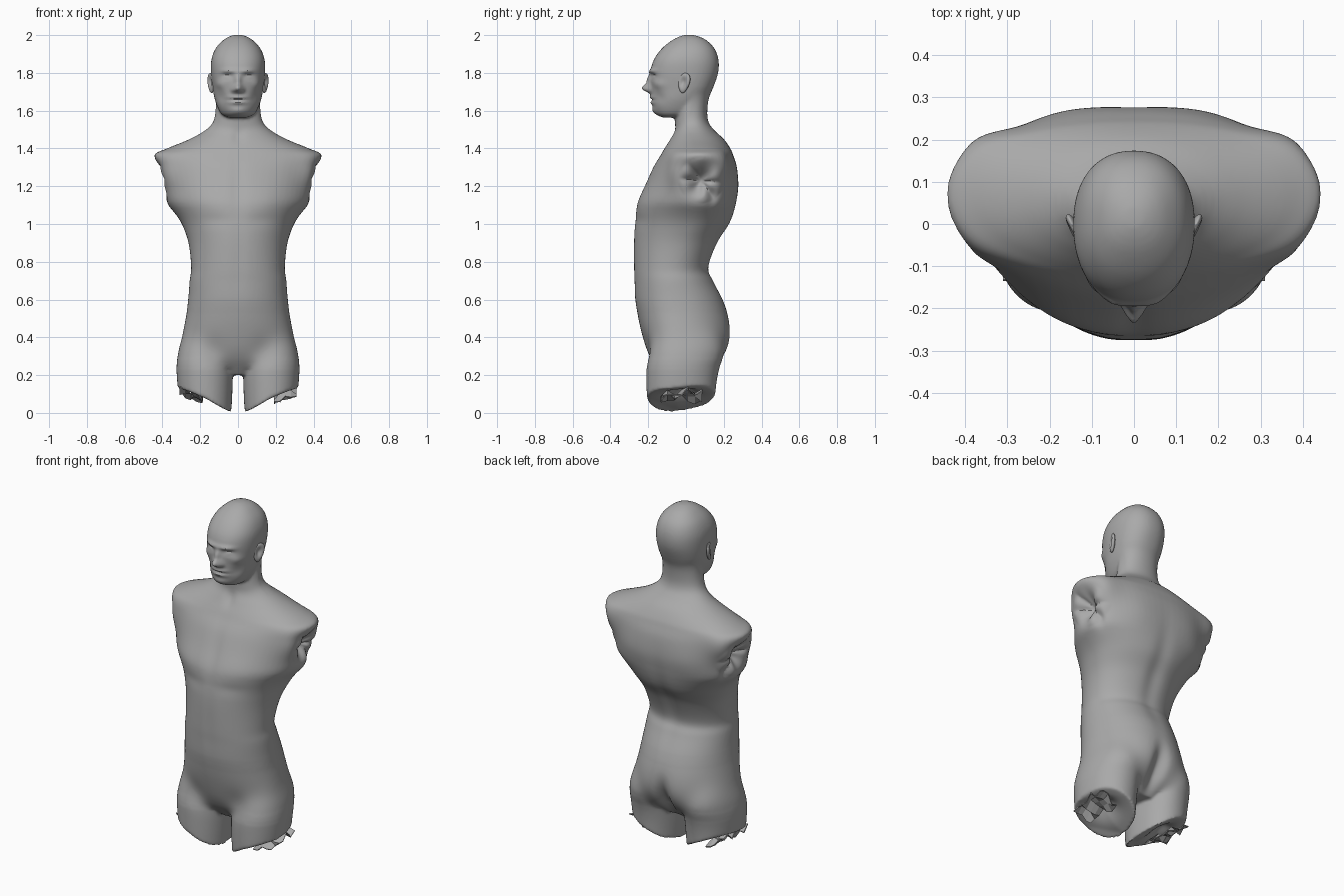
import bpy, bmesh, math, random
from mathutils import Vector, Matrix

random.seed(4)
cube = bpy.data.objects.get("Cube")
if cube:
    bpy.data.objects.remove(cube)

clay = bpy.data.materials.new("grey_clay")
clay.use_nodes = True
GREY = (0.4, 0.4, 0.4, 1)
clay.diffuse_color = GREY
clay.node_tree.nodes["Principled BSDF"].inputs["Base Color"].default_value = GREY


def add_object(name, mesh):
    obj = bpy.data.objects.new(name, mesh)
    bpy.context.collection.objects.link(obj)
    mesh.materials.clear()
    mesh.materials.append(clay)
    return obj


def spline(a, b, c, d, t):
    """Smooth interpolation between b and c."""
    return b + 0.5 * t * (c - a + t * (2 * a - 5 * b + 4 * c - d + t * (3 * (b - c) + d - a)))


def loft(bm, rows, power=2.0, cx=0.0, steps=6, sides=64):
    """Stack rounded sections; each row is height, half width, front, back, widest y."""
    padded = [rows[0]] + rows + [rows[-1]]
    sections = []
    for i in range(len(rows) - 1):
        for s in range(steps):
            sections.append([spline(*v, s / steps) for v in zip(*padded[i:i + 4])])
    sections.append(rows[-1])
    rings = []
    for z, w, front, back, mid in sections:
        ring = []
        for k in range(sides):
            a = math.tau * k / sides
            c, s = math.cos(a), math.sin(a)
            px = math.copysign(abs(c) ** (2 / power), c)
            py = math.copysign(abs(s) ** (2 / power), s)
            depth = back - mid if s > 0 else mid - front
            ring.append(bm.verts.new((cx + w * px, mid + depth * py, z)))
        rings.append(ring)
    for low, high in zip(rings, rings[1:]):
        for k in range(sides):
            n = (k + 1) % sides
            bm.faces.new((low[k], low[n], high[n], high[k]))
    bm.faces.new(rings[0][::-1])
    bm.faces.new(rings[-1])
    return [v for ring in rings for v in ring]


def sculpt(mesh, strokes):
    """Push vertices with soft brushes, mirrored when off the centre line."""
    brushes = []
    for centre, radius, move in strokes:
        for side in ((1, -1) if centre[0] else (1,)):
            flip = Vector((side, 1, 1))
            brushes.append((Vector(centre) * flip, radius, Vector(move) * flip))
    for v in mesh.vertices:
        p, total = v.co.copy(), Vector()
        for c, r, move in brushes:
            dz = (p.z - c.z) / r[2]
            if abs(dz) < 2.5:
                d = dz * dz + ((p.x - c.x) / r[0]) ** 2 + ((p.y - c.y) / r[1]) ** 2
                if d < 6:
                    total += move * math.exp(-d)
        v.co = p + total


TORSO = [
    (.2, .14, -.12, .1, 0), (.3, .3, -.195, .2, -.04), (.4, .298, -.23, .235, -.04),
    (.5, .28, -.255, .232, -.05), (.6, .264, -.27, .197, -.06), (.7, .256, -.275, .148, -.07),
    (.77, .248, -.278, .124, -.07), (.9, .262, -.278, .172, -.03), (1, .298, -.273, .235, .02),
    (1.06, .338, -.268, .257, .05), (1.11, .378, -.258, .267, .07), (1.2, .395, -.22, .278, .07),
    (1.3, .42, -.175, .27, .07), (1.365, .445, -.135, .25, .07), (1.4, .375, -.115, .235, .07),
    (1.45, .255, -.085, .2, .06), (1.5, .17, -.06, .147, .05), (1.56, .126, -.058, .113, .03),
    (1.7, .115, -.05, .125, .03)]
THIGH = [
    (0, .142, -.207, .155, -.04), (.1, .147, -.209, .163, -.04), (.2, .149, -.209, .178, -.04),
    (.3, .145, -.2, .205, -.04), (.4, .12, -.17, .18, -.03), (.5, .07, -.1, .12, 0)]
HEAD = [
    (1.563, .05, -.12, 0, -.07), (1.585, .09, -.16, .05, -.05), (1.65, .12, -.18, .11, -.03),
    (1.72, .134, -.185, .143, 0), (1.8, .143, -.189, .17, 0), (1.87, .141, -.17, .172, 0),
    (1.93, .118, -.127, .15, .01), (1.975, .076, -.07, .105, .015), (1.997, .035, -.022, .055, .015),
    (2.002, .005, .01, .02, .015)]

# Body: torso, thighs and head fused into one skin
bm = bmesh.new()
loft(bm, TORSO, 2.08)
for side in (-1, 1):
    for v in loft(bm, THIGH, 2.1, side * .177):
        lift = max(0, 1 - v.co.z / .35)
        v.co.z += (.5 * max(0, abs(v.co.x) - .07) + .2 * abs(v.co.y + .08)) * lift
loft(bm, HEAD, 2.25)
bmesh.ops.recalc_face_normals(bm, faces=bm.faces)
rough = bpy.data.meshes.new("rough_body")
bm.to_mesh(rough)
bm.free()
body = add_object("body", rough)
fuse = body.modifiers.new("fuse", 'REMESH')
fuse.mode = 'VOXEL'
fuse.voxel_size = .008
relax = body.modifiers.new("relax", 'SMOOTH')
relax.factor = .5
relax.iterations = 8
graph = bpy.context.evaluated_depsgraph_get()
skin = bpy.data.meshes.new_from_object(body.evaluated_get(graph))
body.modifiers.clear()
body.data = skin
bpy.data.meshes.remove(rough)

# Blend hips, ribs and nape, feathering each band towards its ends
bm = bmesh.new()
bm.from_mesh(skin)
for low, high, front, passes in ((.23, .6, -1, 20), (.96, 1.14, -1, 8), (1.48, 1.72, .02, 8)):
    for feather in range(6):
        inset = .012 * feather
        band = [v for v in bm.verts
                if low + inset < v.co.z < high - inset and v.co.y > front]
        for i in range(passes):
            bmesh.ops.smooth_vert(bm, verts=band, factor=.5,
                                  use_axis_x=True, use_axis_y=True, use_axis_z=True)
bm.to_mesh(skin)
bm.free()

MUSCLES = [
    ((0, -.25, 1.2), (.04, .2, .16), (0, .007, 0)),        # breastbone
    ((.15, -.2, 1.13), (.11, .15, .08), (0, -.007, 0)),    # chest
    ((.12, -.25, 1.02), (.09, .1, .035), (0, .004, 0)),
    ((0, -.27, .8), (.04, .1, .2), (0, .004, 0)),
    ((0, -.08, 1.46), (.03, .06, .04), (0, .01, 0)),       # throat hollow
    ((.13, -.2, .34), (.06, .1, .07), (0, .007, 0)),       # groin
]
BACK = [
    ((0, .2, .9), (.05, .15, .25), (0, -.014, 0)),         # spine
    ((.17, .22, 1.2), (.1, .1, .1), (0, .008, 0)),
    ((.36, .18, 1.31), (.08, .08, .08), (.015, .02, 0)),   # shoulder corners
    ((.37, -.04, 1.27), (.07, .07, .1), (.012, -.015, 0)),
    ((0, .2, .31), (.04, .15, .11), (0, -.045, 0)),        # seat
    ((.11, .2, .37), (.09, .15, .1), (0, .01, 0)),
    ((.43, .07, 1.23), (.09, .055, .07), (-.08, 0, 0)),    # arm sockets
    ((.42, .14, 1.15), (.09, .03, .06), (-.03, 0, 0)),
    ((.2, -.02, .08), (.07, .08, .05), (0, 0, .06)),       # thigh sockets
]
FACE = [
    ((0, -.18, 1.718), (.024, .06, .022), (0, -.048, 0)),  # nose
    ((0, -.18, 1.76), (.017, .06, .03), (0, -.02, 0)),
    ((.024, -.18, 1.708), (.012, .04, .012), (0, -.01, 0)),
    ((.056, -.17, 1.782), (.028, .05, .015), (0, .018, 0)),   # eyes
    ((.057, -.16, 1.778), (.02, .05, .009), (0, -.012, 0)),
    ((.05, -.18, 1.81), (.045, .05, .012), (0, -.011, 0)),
    ((.09, -.13, 1.74), (.03, .05, .025), (.005, -.008, 0)),  # cheeks
    ((.085, -.13, 1.67), (.03, .05, .03), (-.003, .007, 0)),
]
MOUTH = [
    ((0, -.18, 1.67), (.045, .05, .011), (0, -.01, 0)),
    ((0, -.18, 1.643), (.04, .05, .011), (0, -.01, 0)),
    ((0, -.18, 1.657), (.05, .05, .006), (0, .008, 0)),
    ((0, -.17, 1.598), (.045, .05, .022), (0, -.01, 0)),   # chin
]
sculpt(skin, MUSCLES + BACK + FACE + MOUTH)

# Uneven pleats radiating from the torn arm sockets
for v in skin.vertices:
    dy, dz = v.co.y - .08, v.co.z - 1.23
    reach = math.hypot(dy, dz)
    if abs(v.co.x) > .3 and reach < .12:
        angle = math.atan2(dz, dy)
        fold = (math.sin(3 * angle) + .5 * math.sin(5 * angle + 1)) * reach * (.12 - reach)
        v.co.x += math.copysign(3 * fold, v.co.x)

# Ears: flattened shells with a scooped bowl
for side, label in ((1, "left"), (-1, "right")):
    bm = bmesh.new()
    bmesh.ops.create_uvsphere(bm, u_segments=32, v_segments=24, radius=1)
    for v in bm.verts:
        x, y, z = v.co
        bowl = .017 * math.exp(-((y + .1) ** 2 + (z - .1) ** 2) * 4) if x > 0 else 0
        v.co = (x * .014 - bowl, y * (.033 + .009 * z) + .008 * z, z * .053)
    bmesh.ops.rotate(bm, verts=bm.verts, matrix=Matrix.Rotation(-.42, 3, 'Z'))
    bmesh.ops.translate(bm, verts=bm.verts, vec=(.143, -.011, 1.746))
    for v in bm.verts:
        v.co.x *= side
    bmesh.ops.recalc_face_normals(bm, faces=bm.faces)
    mesh = bpy.data.meshes.new(label + "_ear")
    bm.to_mesh(mesh)
    bm.free()
    add_object(label + "_ear", mesh)

# Torn flaps hanging under the outer thighs
for side, label in ((1, "left"), (-1, "right")):
    bm = bmesh.new()
    bmesh.ops.create_grid(bm, x_segments=4, y_segments=6, size=1)
    for v in bm.verts:
        x, y, z = v.co
        v.co = (side * (.25 + .06 * x), -.025 + .11 * y,
                .095 + .02 * x + random.uniform(-.03, .03))
    mesh = bpy.data.meshes.new(label + "_torn_flap")
    bm.to_mesh(mesh)
    bm.free()
    flap = add_object(label + "_torn_flap", mesh)
    flap.modifiers.new("thickness", 'SOLIDIFY').thickness = .006

# Smooth shading on everything but the torn flaps
bpy.ops.object.select_all(action='DESELECT')
for obj in bpy.context.collection.objects:
    if obj.type == 'MESH' and "flap" not in obj.name:
        obj.select_set(True)
        bpy.context.view_layer.objects.active = obj
bpy.ops.object.shade_smooth_by_angle(angle=math.radians(50))
